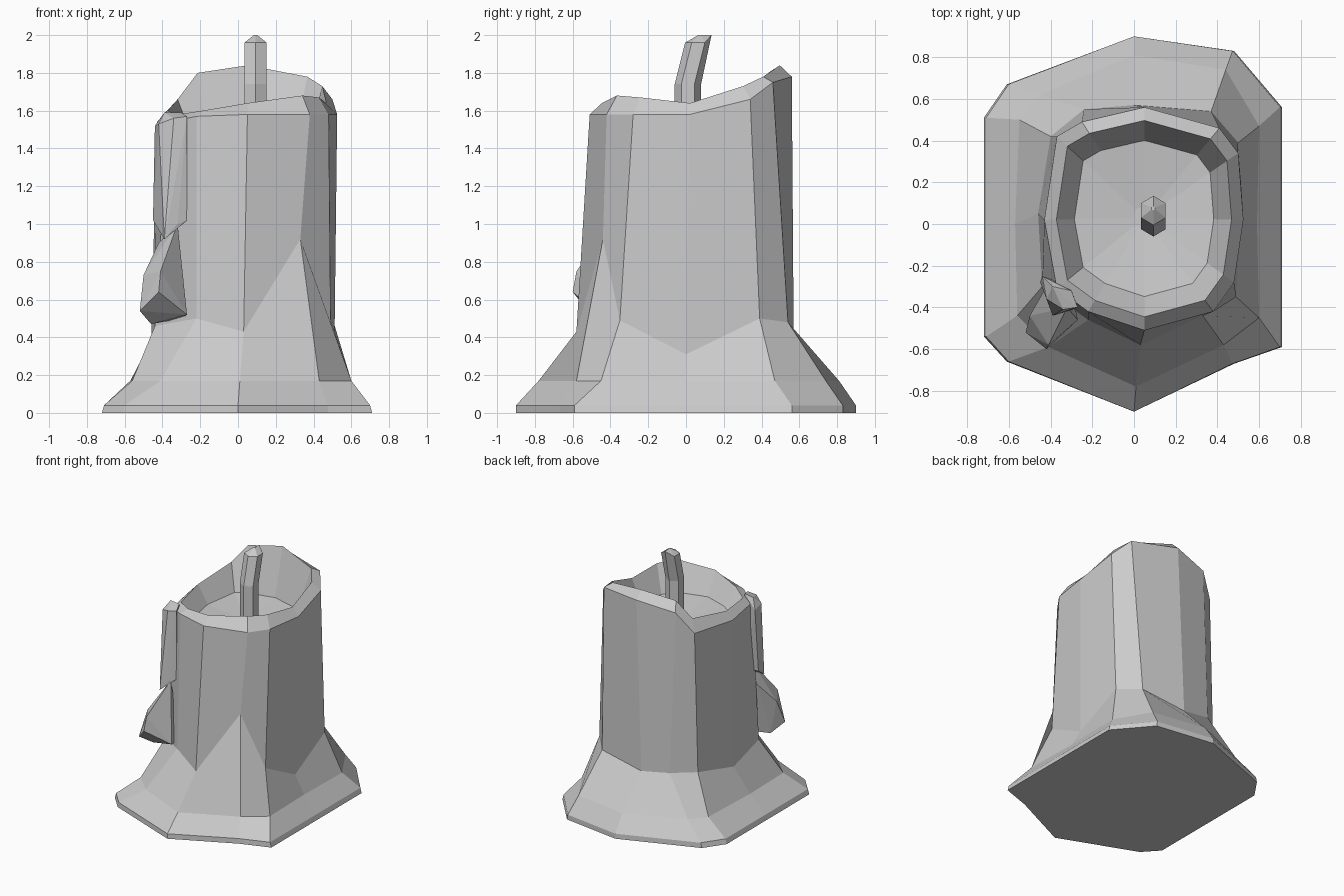
import bpy, bmesh, math

if "Cube" in bpy.data.objects:
    bpy.data.objects.remove(bpy.data.objects["Cube"])


def finish(name, bm):
    bmesh.ops.recalc_face_normals(bm, faces=bm.faces)
    mesh = bpy.data.meshes.new(name)
    bm.to_mesh(mesh)
    bm.free()
    obj = bpy.data.objects.new(name, mesh)
    bpy.context.collection.objects.link(obj)
    return obj


def loft(name, rings):
    bm = bmesh.new()
    rows = [[bm.verts.new(p) for p in ring] for ring in rings]
    n = len(rows[0])
    for a, b in zip(rows, rows[1:]):
        for i in range(n):
            j = (i + 1) % n
            bm.faces.new((a[i], a[j], b[j], b[i]))
    bm.faces.new(rows[0])
    bm.faces.new(rows[-1])
    return finish(name, bm)


def hull(name, points):
    bm = bmesh.new()
    for p in points:
        bm.verts.new(p)
    res = bmesh.ops.convex_hull(bm, input=bm.verts[:])
    loose = {v for v in res["geom_interior"] if isinstance(v, bmesh.types.BMVert)}
    bmesh.ops.delete(bm, geom=list(loose), context='VERTS')
    return finish(name, bm)


def flat(ring, z):
    return [(x, y, z) for x, y in ring]


def inset(ring, s, heights, cx=0.05, cy=0.03):
    return [(cx + (x - cx) * s, cy + (y - cy) * s, z) for (x, y), z in zip(ring, heights)]


# Outlines run from the back, clockwise seen from above
base = [(0, .9), (.48, .83), (.71, .56), (.71, 0), (.71, -.59), (.48, -.67),
        (0, -.9), (-.61, -.66), (-.72, -.54), (-.72, 0), (-.72, .51), (-.61, .67)]
foot = [(0, .81), (.44, .74), (.60, .47), (.59, 0), (.60, -.45), (.43, -.58),
        (.01, -.78), (-.41, -.59), (-.56, -.44), (-.57, 0), (-.55, .50), (-.45, .62)]
waist = [(0, .57), (.37, .54), (.50, .39), (.51, 0), (.49, -.35), (.33, -.44),
         (.03, -.58), (-.22, -.46), (-.44, -.30), (-.46, .05), (-.40, .42), (-.24, .55)]
top = [(.05, .56), (.41, .46), (.50, .34), (.525, .02), (.48, -.28), (.38, -.42),
       (.05, -.51), (-.22, -.42), (-.37, -.31), (-.43, .02), (-.37, .42), (-.25, .49)]
waist_z = [.42, .48, .50, .31, .49, .92, .43, .50, .46, .38, .46, .46]
edge_z = [1.78, 1.75, 1.66, 1.58, 1.58, 1.58, 1.58, 1.57, 1.54, 1.54, 1.57, 1.73]
crest_z = [1.84, 1.78, 1.73, 1.64, 1.67, 1.68, 1.64, 1.60, 1.58, 1.60, 1.66, 1.80]

# Wax body: flared foot, column, uneven rim and dished hollow top
loft("candle_body", [
    flat(base, 0),
    [(x * .985, y, .04) for x, y in base],
    flat(foot, .17),
    inset(waist, 1, waist_z),
    inset(top, 1, edge_z),
    inset(top, .88, crest_z),
    inset(top, .70, [1.46] * 12),
    inset(top, .10, [1.42] * 12),
])

# Wick: bent six-sided stick with a slanted tip
hexagon = [(math.sin(k * math.pi / 3), math.cos(k * math.pi / 3)) for k in range(6)]
wick = [[(.093 + .068 * x, cy + .07 * y, z) for x, y in hexagon]
        for cy, z in ((.01, 1.40), (.01, 1.74), (.065, 1.96))]
wick[-1] = [(x, y, 2.0 if k == 0 else 1.96) for k, (x, y, z) in enumerate(wick[-1])]
wick.append([(.093 + .01 * x, .075 + .01 * y, 2.0) for x, y in hexagon])
loft("wick", wick)

# Wax drips running down the front left
hull("upper_drip", [
    (-.44, -.25, 1.52), (-.42, -.36, 1.53), (-.34, -.41, 1.56), (-.27, -.40, 1.57),
    (-.30, -.32, 1.59), (-.39, -.30, 1.59), (-.45, -.28, 1.02), (-.39, -.44, .92),
    (-.32, -.42, 1.0), (-.27, -.40, 1.02), (-.30, -.30, 1.0)])
hull("lower_drip", [
    (-.32, -.40, 1.0), (-.42, -.30, .90), (-.50, -.44, .73), (-.41, -.58, .75),
    (-.27, -.46, .52), (-.42, -.60, .64), (-.52, -.52, .54), (-.46, -.42, .47),
    (-.30, -.30, .50)])
